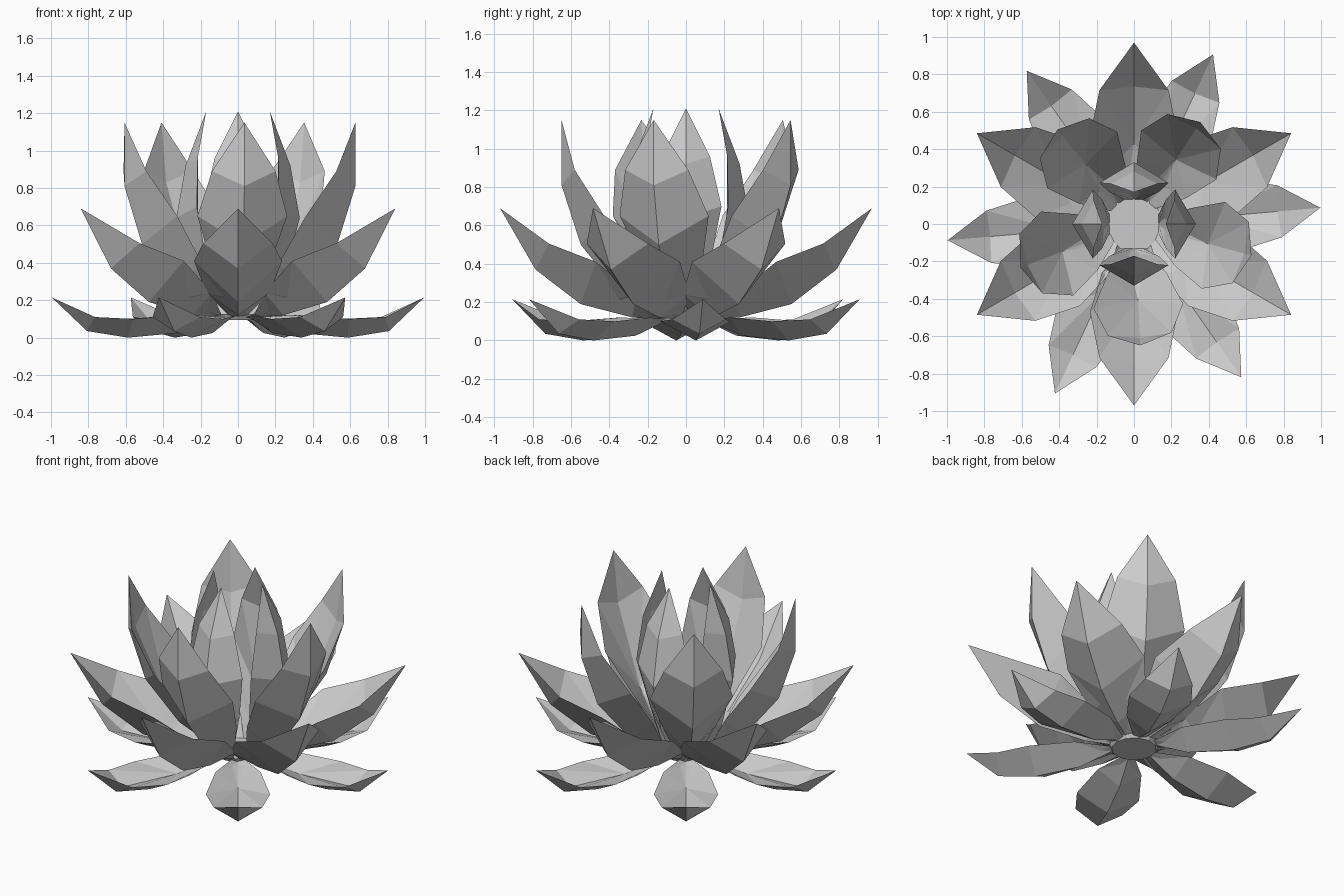
import bpy
import bmesh
import math

cube = bpy.data.objects.get("Cube")
if cube:
    bpy.data.objects.remove(cube, do_unlink=True)

# One plain grey for the whole flower
grey = bpy.data.materials.new("petal grey")
grey.use_nodes = True
colour = (0.6, 0.6, 0.6, 1)
grey.diffuse_color = colour
grey.node_tree.nodes["Principled BSDF"].inputs["Base Color"].default_value = colour


def finish(bm, name):
    bmesh.ops.recalc_face_normals(bm, faces=bm.faces)
    mesh = bpy.data.meshes.new(name)
    bm.to_mesh(mesh)
    bm.free()
    mesh.materials.append(grey)
    obj = bpy.data.objects.new(name, mesh)
    bpy.context.collection.objects.link(obj)
    return obj


def petal_mesh(bm, keel, rim, tip, hub, ridge):
    """Cupped petal along +x: keel (r, z), rim (r, half width, z)."""
    mid = [bm.verts.new((r, 0, z)) for r, z in keel]
    left = [bm.verts.new((r, w, z)) for r, w, z in rim]
    right = [bm.verts.new((r, -w, z)) for r, w, z in rim]
    end, centre, inner = [bm.verts.new((r, 0, z)) for r, z in (tip, hub, ridge)]
    for side in (left, right):
        # outer shell
        for i in range(len(mid) - 1):
            bm.faces.new((mid[i], mid[i + 1], side[i + 1], side[i]))
        bm.faces.new((mid[-1], end, side[-1]))
        # inner bowl fanned from the hub, with a separate tip facet
        loop = [mid[0]] + side + [inner]
        for a, b in zip(loop, loop[1:]):
            bm.faces.new((centre, a, b))
        bm.faces.new((inner, side[-1], end))


def petal_ring(name, count, start, **shape):
    for k in range(count):
        bm = bmesh.new()
        petal_mesh(bm, **shape)
        obj = finish(bm, f"{name}_{k + 1}")
        obj.rotation_euler.z = math.radians(start + 360 * k / count)


# Upright heart petals
petal_ring("heart_petal", 4, 0,
           keel=[(.13, .11), (.25, .33), (.33, .64), (.28, .92)],
           rim=[(.13, .05, .12), (.17, .13, .42), (.22, .185, .7), (.215, .125, .96)],
           tip=(.17, 1.21), hub=(.21, .38), ridge=(.25, .92))

# Tall cupped petals
petal_ring("tall_petal", 5, 273,
           keel=[(.13, .11), (.35, .25), (.55, .5), (.65, .81)],
           rim=[(.13, .05, .12), (.27, .16, .4), (.44, .24, .65), (.59, .17, .89)],
           tip=(.65, 1.15), hub=(.41, .36), ridge=(.61, .83))

# Spreading petals
petal_ring("spreading_petal", 6, 30,
           keel=[(.13, .11), (.28, .12), (.55, .19), (.785, .37)],
           rim=[(.13, .05, .12), (.26, .17, .24), (.47, .235, .41), (.715, .185, .505)],
           tip=(.97, .69), hub=(.43, .2), ridge=(.735, .4))

# Low outer petals
petal_ring("outer_petal", 6, 5,
           keel=[(.13, .1), (.32, .025), (.59, 0), (.81, .035)],
           rim=[(.13, .04, .11), (.32, .13, .12), (.58, .185, .1), (.78, .14, .11)],
           tip=(1.0, .215), hub=(.4, .055), ridge=(.77, .055))

# Central disc
bm = bmesh.new()
bmesh.ops.create_cone(bm, cap_ends=True, segments=12, radius1=.13, radius2=.15, depth=.03)
disc = finish(bm, "centre_disc")
disc.location.z = .11
